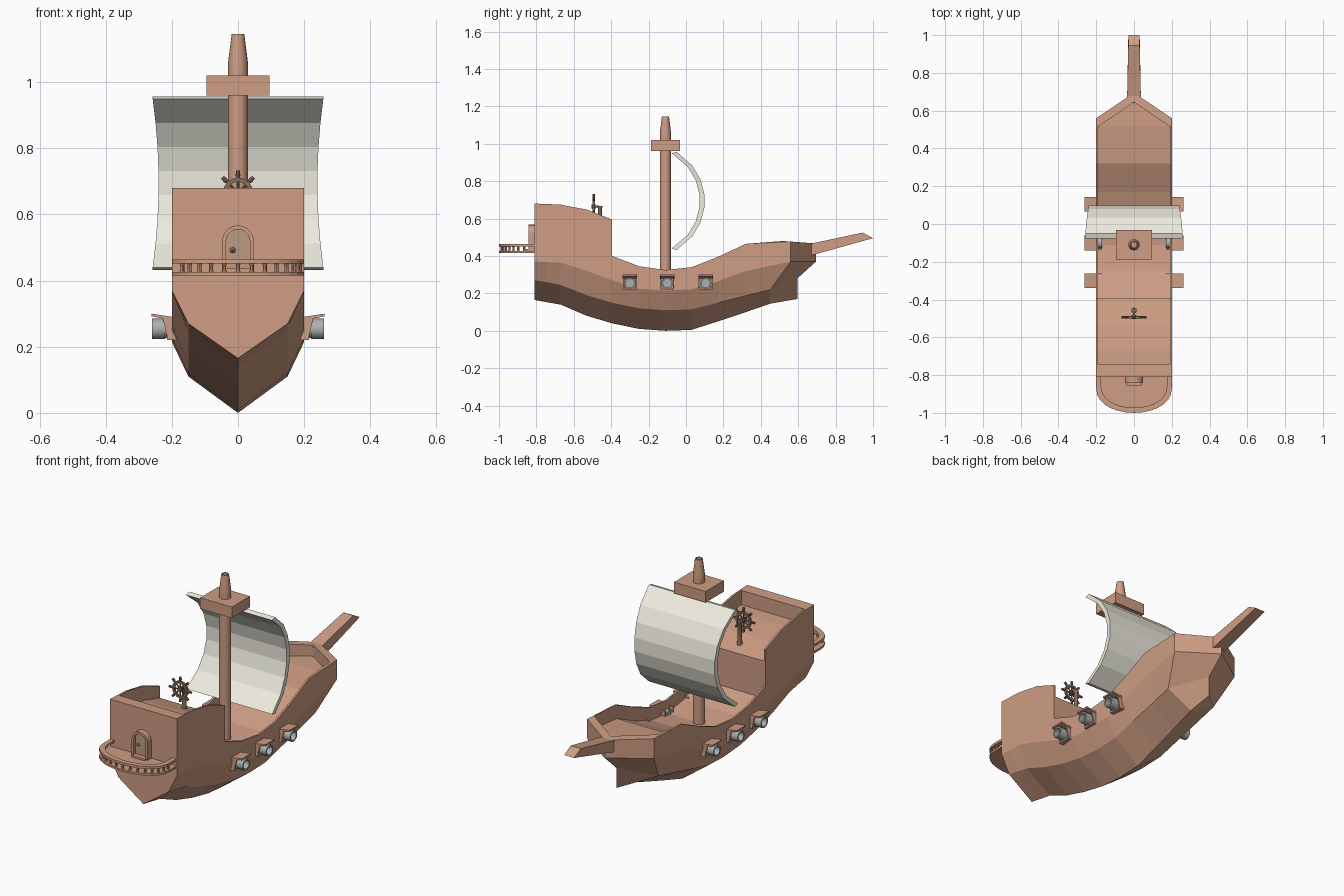
import bpy, bmesh, math
from mathutils import Matrix, Vector

if "Cube" in bpy.data.objects:
    bpy.data.objects.remove(bpy.data.objects["Cube"])


def mat(name, rgb):
    m = bpy.data.materials.new(name)
    m.diffuse_color = (*rgb, 1)
    m.use_nodes = True
    m.node_tree.nodes["Principled BSDF"].inputs["Base Color"].default_value = m.diffuse_color
    return m


WOOD = mat("wood", (0.62, 0.34, 0.23))
DARK = mat("dark_wood", (0.25, 0.16, 0.11))
DOOR = mat("door_wood", (0.52, 0.33, 0.22))
CLOTH = mat("cloth", (0.85, 0.83, 0.73))
IRON = mat("iron", (0.42, 0.43, 0.44))


def finish(name, bm, material, smooth=False):
    bmesh.ops.remove_doubles(bm, verts=bm.verts, dist=1e-5)
    bmesh.ops.dissolve_degenerate(bm, edges=bm.edges, dist=1e-5)
    bmesh.ops.recalc_face_normals(bm, faces=bm.faces)
    me = bpy.data.meshes.new(name)
    bm.to_mesh(me)
    bm.free()
    ob = bpy.data.objects.new(name, me)
    bpy.context.collection.objects.link(ob)
    me.materials.append(material)
    if smooth:
        for o in bpy.context.selected_objects:
            o.select_set(False)
        ob.select_set(True)
        bpy.context.view_layer.objects.active = ob
        bpy.ops.object.shade_smooth_by_angle(angle=math.radians(40))
    return ob


def loft(name, rings, material, caps=(True, True), smooth=False):
    bm = bmesh.new()
    rows = [[bm.verts.new(p) for p in r] for r in rings]
    n = len(rows[0])
    for a, b in zip(rows, rows[1:]):
        for i in range(n):
            j = (i + 1) % n
            bm.faces.new((a[i], a[j], b[j], b[i]))
    if caps[0]:
        bm.faces.new(rows[0])
    if caps[1]:
        bm.faces.new(rows[-1])
    return finish(name, bm, material, smooth)


def prism(name, pts, axis, lo, hi, material):
    def place(p, d):
        q = list(p)
        q.insert(axis, d)
        return q
    return loft(name, [[place(p, d) for p in pts] for d in (lo, hi)], material)


def box(name, lo, hi, material):
    r = [(lo[0], lo[1]), (hi[0], lo[1]), (hi[0], hi[1]), (lo[0], hi[1])]
    return prism(name, r, 2, lo[2], hi[2], material)


def turned(name, base, direction, profile, n, material, smooth=True):
    """Round part: profile of (radius, distance along direction)."""
    rot = Vector((0, 0, 1)).rotation_difference(Vector(direction)).to_matrix()
    rings = [[Vector(base) + rot @ Vector((r * math.cos(2 * math.pi * i / n),
              r * math.sin(2 * math.pi * i / n), h)) for i in range(n)] for r, h in profile]
    return loft(name, rings, material, smooth=smooth)


# Hull: one lofted shell with rim, sloping decks and a stepped stern castle
def section(keel, low, mid, top, rim, deck):
    half = [low, mid, top, rim, deck]
    return [keel] + half + [(-x, y, z) for x, y, z in reversed(half)]


def station(y, keel, low, mid, top, deck):
    return section((0, y, keel), (.15, y, low), (.2, y, mid), (.2, y, top),
                   (.19, y, top), (.19, y, deck))


hull = [station(*s) for s in (
    (-.81, .165, .27, .37, .68, .68),
    (-.745, .153, .26, .367, .678, .678),
    (-.745, .153, .26, .367, .678, .60),
    (-.67, .14, .245, .365, .674, .595),
    (-.53, .08, .19, .32, .648, .57),
    (-.395, .04, .15, .27, .595, .53),
    (-.395, .04, .15, .27, .40, .33),
    (-.25, .01, .12, .225, .345, .275),
    (-.11, 0, .11, .215, .325, .255),
    (.03, .005, .115, .222, .34, .27),
    (.17, .05, .15, .265, .395, .32),
    (.32, .10, .187, .32, .465, .39))]
hull.append(section((0, .45, .145), (.15, .45, .22), (.2, .56, .37),
                    (.2, .56, .477), (.19, .515, .48), (.19, .515, .41)))
hull.append(section((0, .595, .17), (0, .595, .28), (0, .695, .37),
                    (0, .695, .467), (0, .645, .47), (0, .645, .41)))
loft("hull", hull, WOOD, caps=(True, False))

# Bowsprit
loft("bowsprit", [[(s * w, y, z) for s, z in ((-1, a), (1, a), (1, b), (-1, b))
                   for y in ((y0 if z == a else y1),)]
                  for w, y0, y1, a, b in ((.037, .64, .64, .395, .46),
                                          (.03, 1.0, .945, .495, .525))], WOOD)

# Mast with lookout box
turned("mast", (0, -.11, .24), (0, 0, 1), [(.03, 0), (.03, .80), (.03, .82), (.019, .905),
       (.014, .905), (.014, .88)], 16, WOOD)
box("lookout", (-.095, -.188, .96), (.095, -.033, 1.02), WOOD)

# Billowing sail
rings = []
for i in range(8):
    z = .957 - .525 * i / 7
    d = z - .6945
    y = -.204 + math.sqrt(.304 ** 2 - d * d)
    w = .24 + .018 * (d / .2625) ** 2
    zi = .6945 + d * .97
    rings.append([(-w, y, z), (w, y, z), (w, y - .026, zi), (-w, y - .026, zi)])
loft("sail", rings, CLOTH)

# Stern balcony: floor, rail and balusters
arc = [(.2, -.79), (.2, -.87)] + [(.2 * math.cos(t), -.87 - .13 * math.sin(t) ** .9)
       for t in (math.pi * k / 14 for k in range(1, 14))] + [(-.2, -.87), (-.2, -.79)]
inner = [(x * .87, -.79 + (y + .79) * .87) for x, y in arc]
prism("balcony_floor", arc, 2, .415, .426, WOOD)
prism("balcony_rail", arc + inner[::-1], 2, .451, .464, WOOD)
for k in range(1, 14, 1):
    x, y = [(a + b) / 2 for a, b in zip(arc[k], inner[k])]
    turned("baluster", (x, y, .424), (0, 0, 1), [(.009, 0), (.006, .006), (.006, .022),
           (.009, .03)], 8, WOOD)


# Arched cabin door with frame, knob and step
def arch(w, base, top):
    return [(w, base), (w, top - w)] + [(w * math.cos(t), top - w + w * math.sin(t))
            for t in (math.pi * k / 10 for k in range(1, 10))] + [(-w, top - w), (-w, base)]


prism("door_frame", arch(.048, .425, .567) + arch(.036, .425, .555)[::-1], 1, -.842, -.80, WOOD)
prism("door", arch(.037, .425, .556), 1, -.828, -.80, DOOR)
turned("door_knob", (-.016, -.826, .492), (0, -1, 0), [(.004, 0), (.009, .006), (.002, .013)],
       8, DARK)
box("door_step", (-.04, -.855, .424), (.04, -.80, .436), WOOD)

# Gun ports: frame, tilted lid and hollow barrel on both sides
for s in (-1, 1):
    for y in (-.3, -.1, .105):
        for e in (-1, 1):
            prism("port_cheek", [(s * .17, .222), (s * .212, .222), (s * .228, .288),
                  (s * .17, .288)], 1, y + e * .037, y + e * .03, WOOD)
        box("port_sill", (min(s * .17, s * .215), y - .037, .22),
            (max(s * .17, s * .215), y + .037, .229), WOOD)
        prism("port_lid", [(s * .19, .278), (s * .262, .292), (s * .262, .30), (s * .19, .289)],
              1, y - .039, y + .039, WOOD)
        turned("cannon", (s * .17, y, .254), (s, 0, 0), [(.027, 0), (.027, .05), (.031, .05),
               (.031, .09), (.023, .09), (.023, .05)], 16, IRON)

# Steering wheel on its post
C = Vector((0, -.493, .665))
R, r = .04, .006
ring = [[C + Vector((q * math.cos(a), dy, q * math.sin(a)))
         for q, dy in ((R - r, -r), (R + r, -r), (R + r, r), (R - r, r))]
        for a in (2 * math.pi * k / 16 for k in range(17))]
loft("wheel_rim", ring, DARK, caps=(False, False))
for k in range(8):
    a = math.pi * k / 4
    turned("wheel_spoke", C, (math.cos(a), 0, math.sin(a)),
           [(.004, 0), (.004, .045), (.007, .052), (.006, .067)], 8, DARK)
turned("wheel_hub", C + Vector((0, -.011, 0)), (0, 1, 0), [(.012, 0), (.012, .022), (.006, .022),
       (.006, .04)], 10, DARK)
turned("wheel_post", (0, -.46, .54), (0, 0, 1), [(.016, 0), (.011, .03), (.011, .115),
       (.014, .12), (.014, .128)], 10, DARK)
